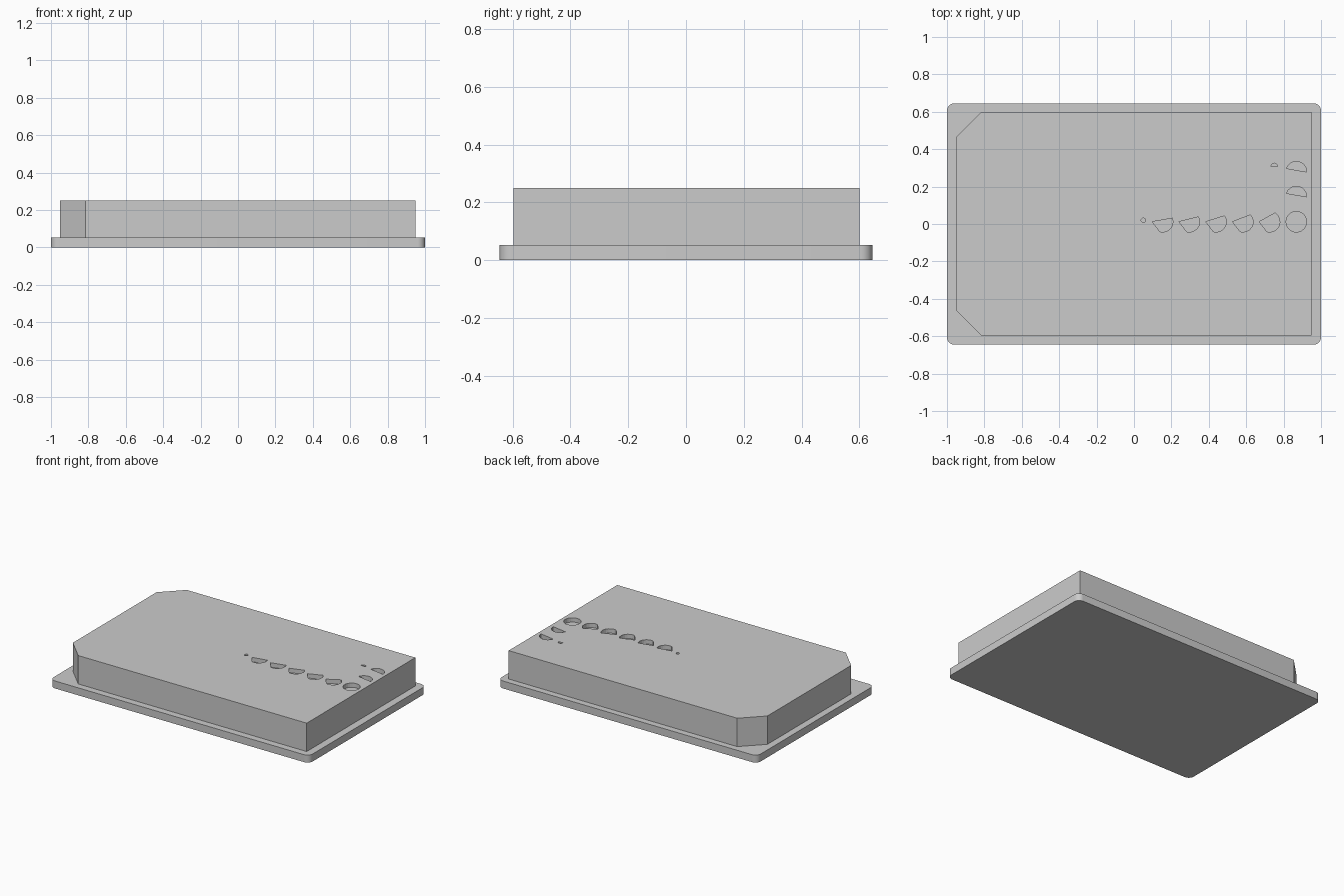
import bpy, bmesh, math

if "Cube" in bpy.data.objects:
    bpy.data.objects.remove(bpy.data.objects["Cube"])


def prism(bm, pts, z0, z1):
    """Closed upright prism from a counter-clockwise outline."""
    lo = [bm.verts.new((x, y, z0)) for x, y in pts]
    hi = [bm.verts.new((x, y, z1)) for x, y in pts]
    bm.faces.new(lo[::-1])
    bm.faces.new(hi)
    n = len(pts)
    for i in range(n):
        j = (i + 1) % n
        bm.faces.new((lo[i], lo[j], hi[j], hi[i]))


def make(name, outlines, z0, z1):
    bm = bmesh.new()
    for pts in outlines:
        prism(bm, pts, z0, z1)
    me = bpy.data.meshes.new(name)
    bm.to_mesh(me)
    bm.free()
    ob = bpy.data.objects.new(name, me)
    bpy.context.collection.objects.link(ob)
    return ob


def arc(cx, cy, r, a0, a1, n=8):
    return [(cx + r * math.cos(math.radians(a0 + (a1 - a0) * i / n)),
             cy + r * math.sin(math.radians(a0 + (a1 - a0) * i / n)))
            for i in range(n + 1)]


def smooth(ob):
    bpy.ops.object.select_all(action='DESELECT')
    ob.select_set(True)
    bpy.context.view_layer.objects.active = ob
    bpy.ops.object.shade_smooth_by_angle(angle=math.radians(30))


# Base flange with rounded corners
R = 0.04
plate = []
for sx, sy, a in ((1, 1, 0), (-1, 1, 90), (-1, -1, 180), (1, -1, 270)):
    plate += arc(sx * (1 - R), sy * (0.645 - R), R, a, a + 90)
base = make("base_flange", [plate], 0, 0.052)
smooth(base)

# Raised body with two clipped corners on the left
outline = [(-0.815, -0.597), (0.948, -0.597), (0.948, 0.6),
           (-0.815, 0.6), (-0.952, 0.463), (-0.952, -0.46)]
body = make("raised_body", [outline], 0.052, 0.25)

# Shallow pockets: a round one, a row of teardrops, half rounds, small slots
r, y = 0.055, 0.012
pockets = [arc(0.868, y, r, 0, 345, 23)]
for i, top in enumerate((58, 42, 35, 28, 20)):
    cx = 0.725 - 0.143 * i
    pockets.append([(cx - r, y)] + arc(cx, y, r, -105, top))
for cy in (0.28, 0.147):
    pockets.append(arc(0.868, cy, r, -2, 162))
pockets.append(arc(0.75, 0.308, 0.017, 0, 180))
pockets.append(arc(0.05, 0.02, 0.012, 0, 330, 11))
cutter = make("pocket_cutter", pockets, 0.22, 0.3)
cutter.hide_render = True

mod = body.modifiers.new("pockets", 'BOOLEAN')
mod.operation = 'DIFFERENCE'
mod.solver = 'EXACT'
mod.object = cutter
bpy.ops.object.select_all(action='DESELECT')
body.select_set(True)
bpy.context.view_layer.objects.active = body
bpy.ops.object.modifier_apply(modifier=mod.name)
bpy.data.objects.remove(cutter)
